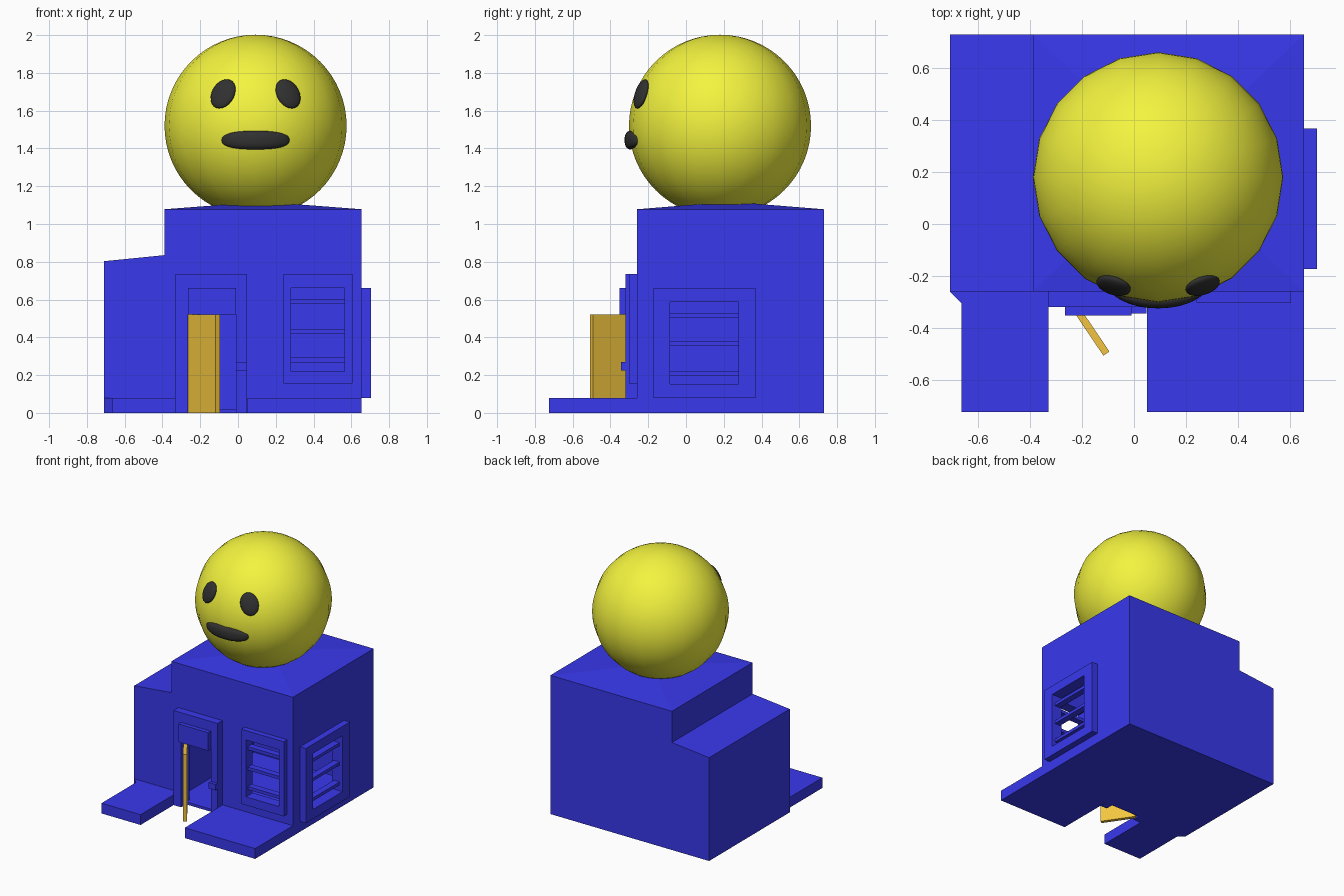
import bpy, bmesh, math
from mathutils import Vector, Matrix

if "Cube" in bpy.data.objects:
    bpy.data.objects.remove(bpy.data.objects["Cube"])


def material(name, rgb):
    m = bpy.data.materials.new(name)
    m.diffuse_color = (*rgb, 1)
    m.use_nodes = True
    m.node_tree.nodes["Principled BSDF"].inputs["Base Color"].default_value = m.diffuse_color
    return m


BLUE = material("blue", (0.04, 0.04, 0.85))
YELLOW = material("yellow", (0.9, 0.9, 0.05))
ORANGE = material("orange", (0.9, 0.56, 0.05))
BLACK = material("black", (0.03, 0.03, 0.03))


def finish(bm, name, mat, smooth=False):
    bmesh.ops.recalc_face_normals(bm, faces=bm.faces)
    for f in bm.faces:
        f.smooth = smooth
    me = bpy.data.meshes.new(name)
    bm.to_mesh(me)
    bm.free()
    ob = bpy.data.objects.new(name, me)
    bpy.context.collection.objects.link(ob)
    if mat:
        me.materials.append(mat)
    return ob


def add_box(bm, x, y, z):
    size = Vector((x[1] - x[0], y[1] - y[0], z[1] - z[0]))
    mid = Vector((sum(x), sum(y), sum(z))) / 2
    bmesh.ops.create_cube(bm, size=1, matrix=Matrix.Translation(mid) @ Matrix.Diagonal((*size, 1)))


def box(name, x, y, z, mat=BLUE):
    bm = bmesh.new()
    add_box(bm, x, y, z)
    return finish(bm, name, mat)


def extrude(points, vec):
    bm = bmesh.new()
    face = bm.faces.new([bm.verts.new(p) for p in points])
    out = bmesh.ops.extrude_face_region(bm, geom=[face])
    bmesh.ops.translate(bm, vec=vec, verts=[v for v in out["geom"] if isinstance(v, bmesh.types.BMVert)])
    return bm


def cut(target, name, x, y, z):
    cutter = box(name, x, y, z, BLUE)
    cutter.hide_render = True
    cutter.hide_set(True)
    cutter.display_type = 'WIRE'
    mod = target.modifiers.new(name, 'BOOLEAN')
    mod.operation = 'DIFFERENCE'
    mod.solver = 'EXACT'
    mod.object = cutter


# House shell: stepped front profile, with a very low hipped roof
profile = [(-.71, 0), (.655, 0), (.655, 1.078), (-.39, 1.078), (-.39, .835), (-.71, .803)]
bm = extrude([(x, -.26, z) for x, z in profile], (0, .99, 0))
bm.normal_update()
roof = max(bm.faces, key=lambda f: f.calc_center_median().z)
centre = bmesh.ops.poke(bm, faces=[roof])["verts"]
centre[0].co.z += .04
house = finish(bm, "house", BLUE)
cut(house, "room_cutter", (-.35, .615), (-.22, .69), (.02, 1.03))
cut(house, "doorway_cutter", (-.265, -.01), (-.4, -.15), (.02, .52))
cut(house, "front_window_cutter", (.28, .565), (-.4, -.15), (.22, .662))
cut(house, "side_window_cutter", (.55, .8), (-.085, .277), (.153, .588))

# Front platforms, the left one with a clipped corner
box("right_platform", (.05, .655), (-.725, -.26), (0, .08))
left = [(-.71, -.26), (-.665, -.305), (-.665, -.725), (-.33, -.725), (-.33, -.26)]
finish(extrude([(x, y, 0) for x, y in left], (0, 0, .08)), "left_platform", BLUE)

# Door frame, lintel panel and latch
bm = bmesh.new()
for x, z in [((-.33, -.265), (0, .735)), ((-.01, .048), (0, .735)), ((-.265, -.01), (.66, .735))]:
    add_box(bm, x, (-.32, -.26), z)
finish(bm, "door_frame", BLUE)
box("door_lintel", (-.265, -.01), (-.352, -.24), (.52, .66))
box("door_latch", (-.01, .048), (-.345, -.31), (.225, .27))

# Door standing open
door = box("door", (0, .26), (-.014, .014), (0, .52), ORANGE)
door.location = (-.252, -.284, 0)
door.rotation_euler.z = math.atan2(-.213, .144)


# Barred windows: u runs along the wall, d is depth through it
def window(name, place, u, z, iu, iz, d, bar_d, bars):
    bm = bmesh.new()
    parts = [((u[0], iu[0]), d, z), ((iu[1], u[1]), d, z), (iu, d, (z[0], iz[0])), (iu, d, (iz[1], z[1]))]
    parts += [(iu, bar_d, (h - .012, h + .012)) for h in bars]
    for pu, pd, pz in parts:
        add_box(bm, *place(pu, pd, pz))
    finish(bm, name, BLUE)


window("front_window", lambda u, d, z: (u, d, z), (.24, .605), (.155, .735),
       (.28, .565), (.22, .662), (-.302, -.26), (-.28, -.23), (.28, .431, .59))
window("side_window", lambda u, d, z: (d, u, z), (-.173, .368), (.08, .66),
       (-.085, .277), (.153, .588), (.655, .705), (.63, .68), (.21, .365, .515))

# Ball head
C, R = Vector((.093, .18, 1.52)), .482
bm = bmesh.new()
bmesh.ops.create_uvsphere(bm, u_segments=20, v_segments=32, radius=R, matrix=Matrix.Translation(C))
finish(bm, "head", YELLOW, True)

# Eyes: flattened ovals lying on the ball, tops leaning together
for side, name in ((-1, "left_eye"), (1, "right_eye")):
    n = Vector((side * .173, -.42, .17)).normalized()
    rot = n.to_track_quat('Z', 'Y').to_matrix().to_4x4()
    right = Vector((1, 0, 0))
    right = (right - n * right.dot(n)).normalized()
    up = n.cross(right)
    rot = Matrix((right, up, n)).transposed().to_4x4()
    m = (Matrix.Translation(C + n * R) @ rot @ Matrix.Rotation(side * math.radians(28), 4, 'Z')
         @ Matrix.Diagonal((.066, .084, .024, 1)))
    bm = bmesh.new()
    bmesh.ops.create_uvsphere(bm, u_segments=24, v_segments=12, radius=1, matrix=m)
    finish(bm, name, BLACK, True)

# Mouth: rounded bar wrapped around the ball
bm = bmesh.new()
bmesh.ops.create_uvsphere(bm, u_segments=32, v_segments=16, radius=1)
for v in bm.verts:
    x, y, z = v.co
    round_x = math.copysign(abs(x) ** .8, x) * .18
    surface = -math.sqrt(R * R - round_x ** 2 - .08 ** 2)
    height = math.copysign(abs(z) ** .8, z) * .049
    v.co = C + Vector((round_x, surface + y * .03, -.076 + height))
finish(bm, "mouth", BLACK, True)
